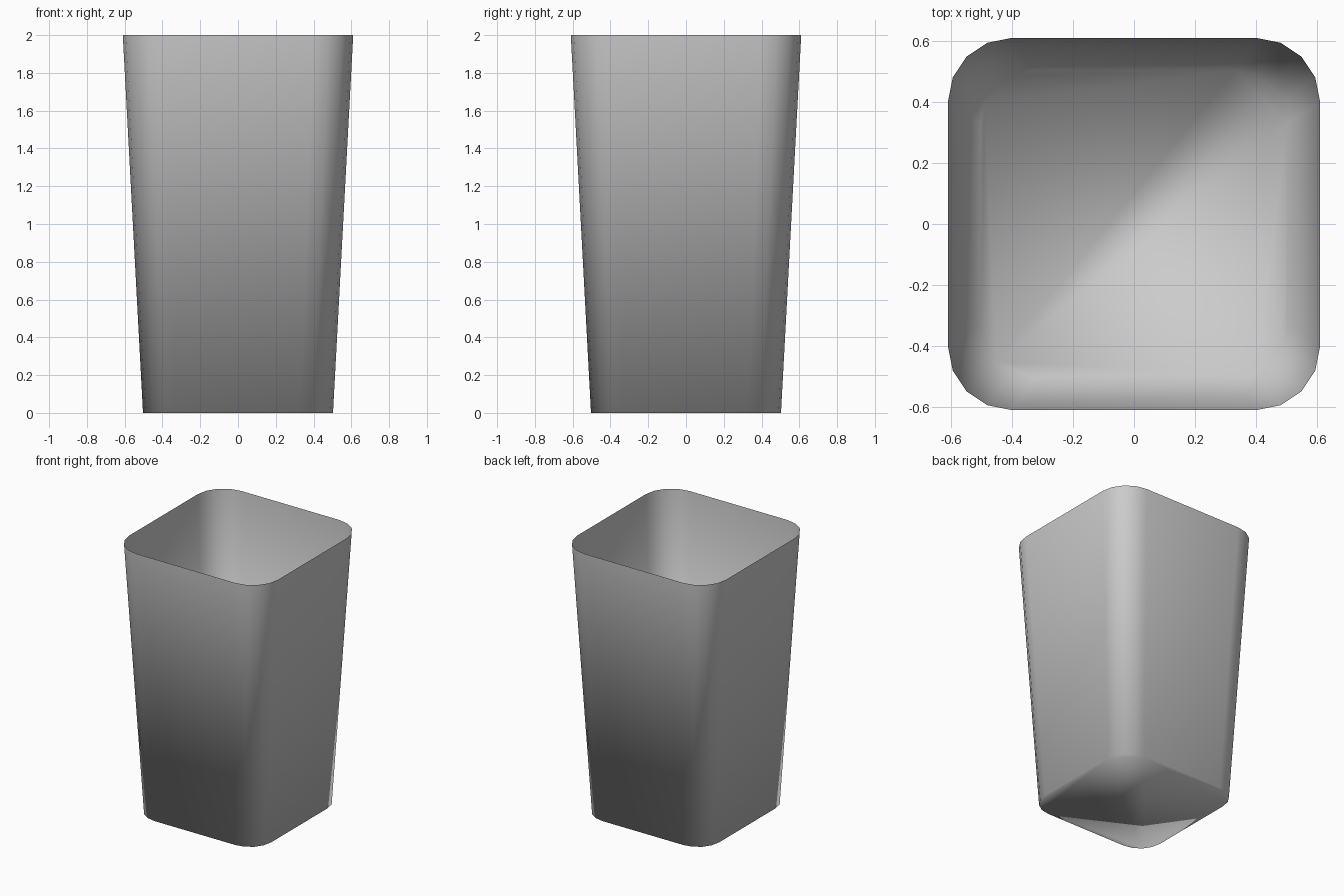
import bpy, bmesh
from math import cos, sin, radians

if "Cube" in bpy.data.objects:
    bpy.data.objects.remove(bpy.data.objects["Cube"])


def rounded_square(bm, half, radius, z, seg=4):
    """Ring of vertices for a square with rounded corners."""
    ring = []
    c = half - radius
    for k, (sx, sy) in enumerate([(1, 1), (-1, 1), (-1, -1), (1, -1)]):
        for i in range(seg + 1):
            a = radians(90 * k + 90 * i / seg)
            ring.append(bm.verts.new((sx * c + radius * cos(a),
                                      sy * c + radius * sin(a), z)))
    return ring


bm = bmesh.new()

# Narrow base and wider open rim
base = rounded_square(bm, 0.503, 0.173, 0.0)
rim = rounded_square(bm, 0.61, 0.21, 2.0)

# Tapered walls
n = len(base)
for i in range(n):
    j = (i + 1) % n
    bm.faces.new((base[i], base[j], rim[j], rim[i]))

# Closed bottom, facing down
bm.faces.new(base[::-1])

# Soft shading all over, as the walls blend into the base
for f in bm.faces:
    f.smooth = True

mesh = bpy.data.meshes.new("open_bin")
bm.to_mesh(mesh)
bm.free()
obj = bpy.data.objects.new("open_bin", mesh)
bpy.context.collection.objects.link(obj)
